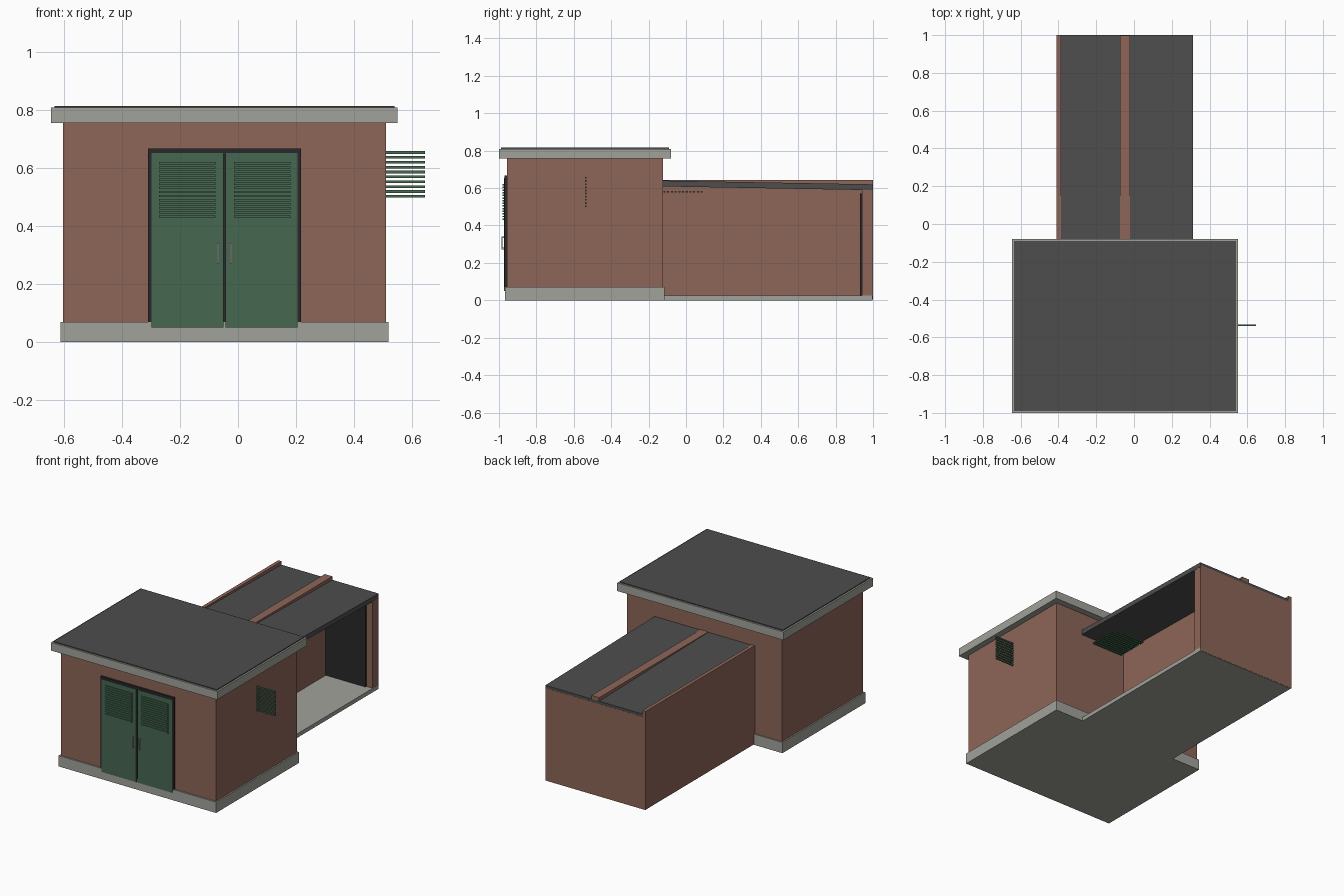
import bpy, bmesh


def material(name, rgb):
    m = bpy.data.materials.new(name)
    m.diffuse_color = (*rgb, 1)
    return m


BRICK = material("brick", (0.27, 0.133, 0.098))
CONCRETE = material("concrete", (0.36, 0.36, 0.33))
ROOFING = material("roofing", (0.075, 0.075, 0.075))
DARK = material("dark_steel", (0.022, 0.022, 0.024))
GREEN = material("green_paint", (0.061, 0.14, 0.083))
METAL = material("handle_metal", (0.38, 0.35, 0.32))


def boxes(name, mat, extents, drop=0.0):
    """One object from boxes (x0, x1, y0, y1, z0, z1); drop lowers the rear end."""
    bm = bmesh.new()
    for x0, x1, y0, y1, z0, z1 in extents:
        vs = bmesh.ops.create_cube(bm, size=1)["verts"]
        for v in vs:
            rear = v.co.y > 0
            v.co = (x1 if v.co.x > 0 else x0,
                    y1 if rear else y0,
                    (z1 if v.co.z > 0 else z0) - (drop if rear else 0))
    me = bpy.data.meshes.new(name)
    bm.to_mesh(me)
    bm.free()
    me.materials.append(mat)
    ob = bpy.data.objects.new(name, me)
    bpy.context.collection.objects.link(ob)
    return ob


# Main building
boxes("main_plinth", CONCRETE, [(-0.613, 0.52, -0.968, -0.115, 0, 0.07)])
boxes("main_walls", BRICK, [(-0.604, 0.511, -0.958, -0.122, 0.01, 0.757)])
boxes("main_roof_slab", CONCRETE, [(-0.645, 0.551, -1.0, -0.08, 0.757, 0.81)])
boxes("main_roof_covering", ROOFING, [(-0.634, 0.54, -0.989, -0.091, 0.80, 0.816)])

# Double door
boxes("door_frame", DARK, [
    (-0.311, -0.298, -0.971, -0.955, 0.07, 0.668),
    (0.206, 0.218, -0.971, -0.955, 0.07, 0.668),
    (-0.311, 0.218, -0.971, -0.955, 0.652, 0.668),
    (-0.055, -0.038, -0.967, -0.955, 0.07, 0.66)])
CENTRE = -0.0465
for side, s in (("left", -1), ("right", 1)):
    def span(a, b):
        return sorted((CENTRE + s * a, CENTRE + s * b))
    boxes(side + "_door", GREEN, [(*span(0.004, 0.252), -0.974, -0.957, 0.05, 0.653)])
    boxes(side + "_door_louvre", GREEN,
          [(*span(0.032, 0.227), -0.98, -0.972, z, z + 0.008)
           for z in (0.43 + 0.0141 * i for i in range(14))])
    boxes(side + "_door_handle", METAL, [
        (*span(0.019, 0.026), -0.986, -0.98, 0.272, 0.342),
        (*span(0.019, 0.026), -0.982, -0.972, 0.272, 0.282),
        (*span(0.019, 0.026), -0.982, -0.972, 0.332, 0.342)])

# Vent slats standing out from the side wall
boxes("side_vent", GREEN, [(0.505, 0.645, -0.541, -0.533, z, z + 0.009)
                           for z in (0.499 + 0.0168 * i for i in range(10))])

# Rear bay, open on the right
boxes("bay_floor", CONCRETE, [(-0.405, 0.311, -0.13, 0.998, 0, 0.026)])
boxes("bay_left_wall", BRICK, [(-0.41, -0.387, -0.13, 1.0, 0.004, 0.643)])
boxes("bay_middle_wall", BRICK, [(-0.075, -0.02, -0.13, 0.999, 0.01, 0.643)])
boxes("bay_back_wall", BRICK, [(-0.41, 0.3105, 0.94, 1.0, 0.024, 0.602),
                               (-0.41, 0.3105, 0.9985, 1.0, 0.003, 0.05)])
boxes("bay_roof", ROOFING, [(-0.388, 0.312, -0.13, 0.9995, 0.609, 0.64)], drop=0.02)
boxes("bay_back_panel", DARK, [(-0.021, 0.265, 0.93, 0.942, 0.026, 0.572)])

# Flat vent under the bay roof
boxes("bay_vent", GREEN, [(0.0, 0.225, y, y + 0.011, 0.576, 0.584)
                          for y in (-0.121 + 0.0199 * i for i in range(11))])
